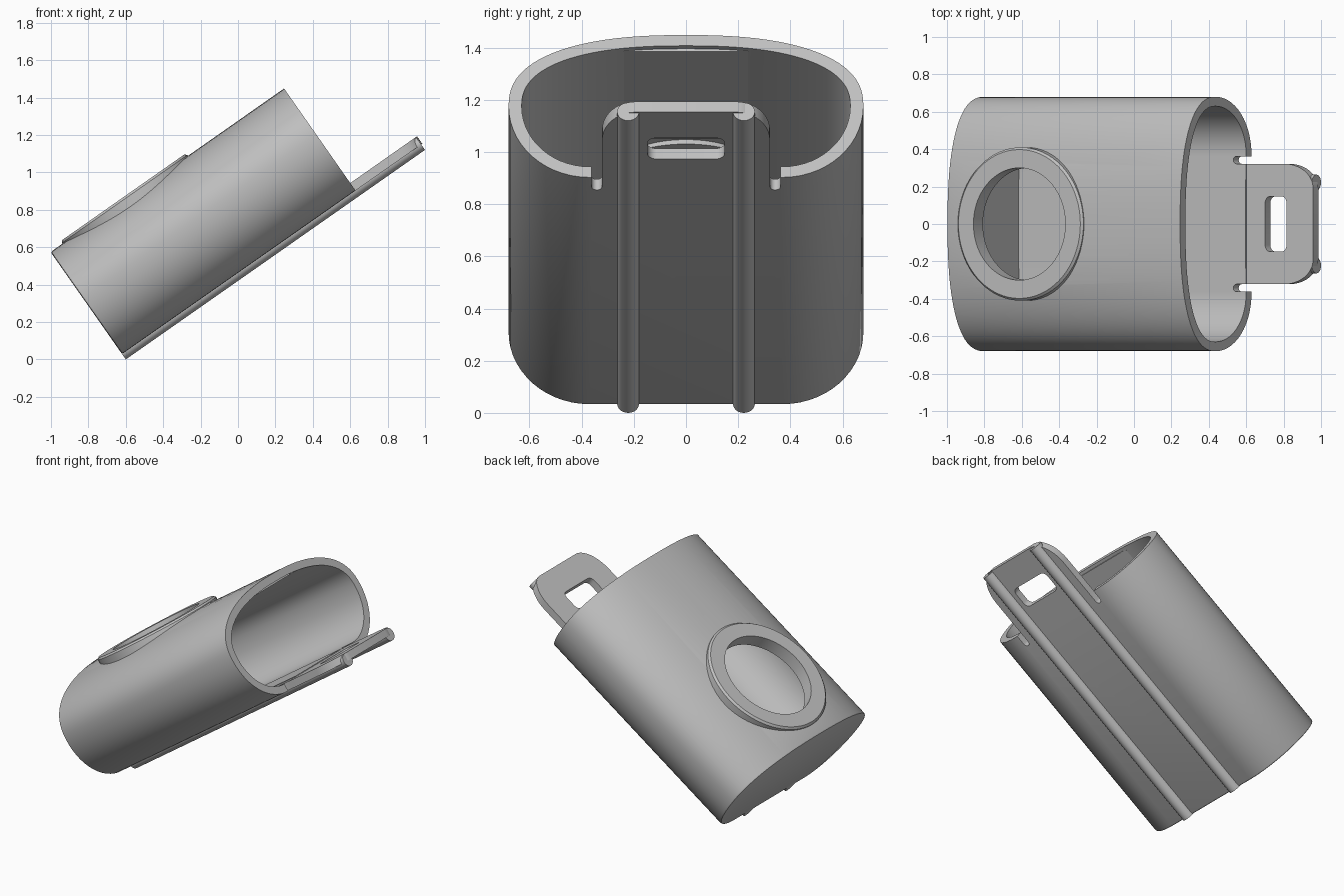
import bpy, bmesh
from math import sin, cos, pi, radians, copysign
from mathutils import Matrix, Vector

if "Cube" in bpy.data.objects:
    bpy.data.objects.remove(bpy.data.objects["Cube"])

grey = bpy.data.materials.new("plain grey")
grey.use_nodes = True
grey.diffuse_color = (0.53, 0.53, 0.53, 1)
grey.node_tree.nodes["Principled BSDF"].inputs["Base Color"].default_value = grey.diffuse_color

# Parts are built lying flat (x = length, z = thickness), then tilted together
TILT = Matrix.Translation((-0.6, 0, 0)) @ Matrix.Rotation(radians(-35), 4, 'Y')
LENGTH, MID, WALL = 1.524, 0.368, 0.05
parts = []


def make(name, bm, keep=True):
    bmesh.ops.recalc_face_normals(bm, faces=bm.faces)
    mesh = bpy.data.meshes.new(name)
    bm.to_mesh(mesh)
    bm.free()
    mesh.materials.append(grey)
    obj = bpy.data.objects.new(name, mesh)
    bpy.context.collection.objects.link(obj)
    if keep:
        parts.append(obj)
    else:
        obj.hide_render = True
    return obj


def prism(name, outline, lo, hi, axis='Z', keep=True):
    """Extrude an outline (x, y) along Z, or (y, z) along X."""
    bm = bmesh.new()
    at = (lambda p, h: (h, p[0], p[1])) if axis == 'X' else (lambda p, h: (p[0], p[1], h))
    rings = [[bm.verts.new(at(p, h)) for p in outline] for h in (lo, hi)]
    for ring in rings:
        bm.faces.new(ring)
    n = len(outline)
    for i in range(n):
        j = (i + 1) % n
        bm.faces.new((rings[0][i], rings[0][j], rings[1][j], rings[1][i]))
    return make(name, bm, keep)


def arc(cx, cy, rx, ry, start, end, steps=10):
    angles = [radians(start + (end - start) * i / steps) for i in range(steps + 1)]
    return [(cx + rx * cos(a), cy + ry * sin(a)) for a in angles]


def box(x0, x1, y0, y1):
    return [(x0, y0), (x1, y0), (x1, y1), (x0, y1)]


def cut(obj, cutter):
    mod = obj.modifiers.new("cut", 'BOOLEAN')
    mod.operation, mod.solver, mod.object = 'DIFFERENCE', 'EXACT', cutter
    bpy.context.view_layer.objects.active = obj
    bpy.ops.object.modifier_apply(modifier=mod.name)
    bpy.data.objects.remove(cutter)


def section(inset):
    """Domed top, flat bottom with rounded corners."""
    a, b, flat = 0.68 - inset, 0.333 - inset, 0.37
    power = 2 / 2.4
    top = []
    for i in range(49):
        t = pi * i / 48
        c, s = cos(t), max(sin(t), 0)
        top.append((copysign(abs(c) ** power, c) * a, MID + b * s ** power))
    left = arc(-flat, MID, a - flat, b, 180, 270, 14)[1:]
    right = arc(flat, MID, a - flat, b, 270, 360, 14)[:-1]
    return top + left + right


# Sleeve: hollow body, closed at the lower end
body = prism("sleeve_body", section(0), 0, LENGTH, 'X')
bm = bmesh.new()
bm.from_mesh(body.data)
base_edges = [e for e in bm.edges if all(v.co.x < 0.001 for v in e.verts)]
bmesh.ops.bevel(bm, geom=base_edges, offset=0.012, segments=2, affect='EDGES', profile=0.5)
bm.to_mesh(body.data)
bm.free()
cut(body, prism("cavity", section(WALL), 0.04, 1.7, 'X', False))
RING_X = 0.487
cut(body, prism("window", arc(RING_X, 0, 0.33, 0.33, 0, 354, 59), 0.45, 0.9, 'Z', False))

# Relief slits beside the tab
for side in (-1, 1):
    y = side * 0.342
    slit = arc(1.46, y, 0.02, 0.02, 90, 270, 8) + [(1.7, y - 0.02), (1.7, y + 0.02)]
    cut(body, prism("slit", slit, -0.1, 0.2, 'Z', False))

# Raised ring around the round window
bm = bmesh.new()
profile = [(0.30, 0.63), (0.30, 0.718), (0.398, 0.718), (0.41, 0.706), (0.41, 0.63)]
verts = [bm.verts.new((r, 0, z)) for r, z in profile]
edges = [bm.edges.new((verts[i], verts[(i + 1) % len(verts)])) for i in range(len(verts))]
bmesh.ops.spin(bm, geom=verts + edges, cent=(0, 0, 0), axis=(0, 0, 1), angle=2 * pi, steps=72)
bmesh.ops.remove_doubles(bm, verts=bm.verts, dist=0.0001)
bmesh.ops.translate(bm, verts=bm.verts, vec=(RING_X, 0, 0))
make("window_ring", bm)

# Pull tab with a rounded slot
END, HALF = 1.96, 0.322
outline = [(LENGTH, -HALF)]
outline += arc(END - 0.19, -HALF + 0.13, 0.19, 0.13, -90, 0)
outline += arc(END - 0.19, HALF - 0.13, 0.19, 0.13, 0, 90)
outline.append((LENGTH, HALF))
tab = prism("pull_tab", outline, 0.035, 0.084)
slot = []
for sx, sy, start in ((1, 1, 0), (-1, 1, 90), (-1, -1, 180), (1, -1, 270)):
    slot += arc(1.717 + sx * 0.035, sy * 0.113, 0.035, 0.035, start, start + 90, 6)
cut(tab, prism("slot_cutter", slot, -0.1, 0.2, 'Z', False))

# Flat pads inside the sleeve
prism("floor_pad", box(0.035, LENGTH, -0.237, 0.237), 0.075, 0.09)
prism("roof_pad", box(0.92, LENGTH - 0.02, -0.237, 0.237), 0.639, 0.66)

# Round ribs along the underside, continuing onto the tab
for side, label in ((-1, "right"), (1, "left")):
    prism(label + "_rib", arc(side * 0.222, 0.042, 0.042, 0.042, 0, 345, 23), 0, 1.953, 'X')

for obj in parts:
    obj.matrix_world = TILT
    bpy.ops.object.select_all(action='DESELECT')
    obj.select_set(True)
    bpy.context.view_layer.objects.active = obj
    bpy.ops.object.shade_smooth_by_angle(angle=radians(30))
